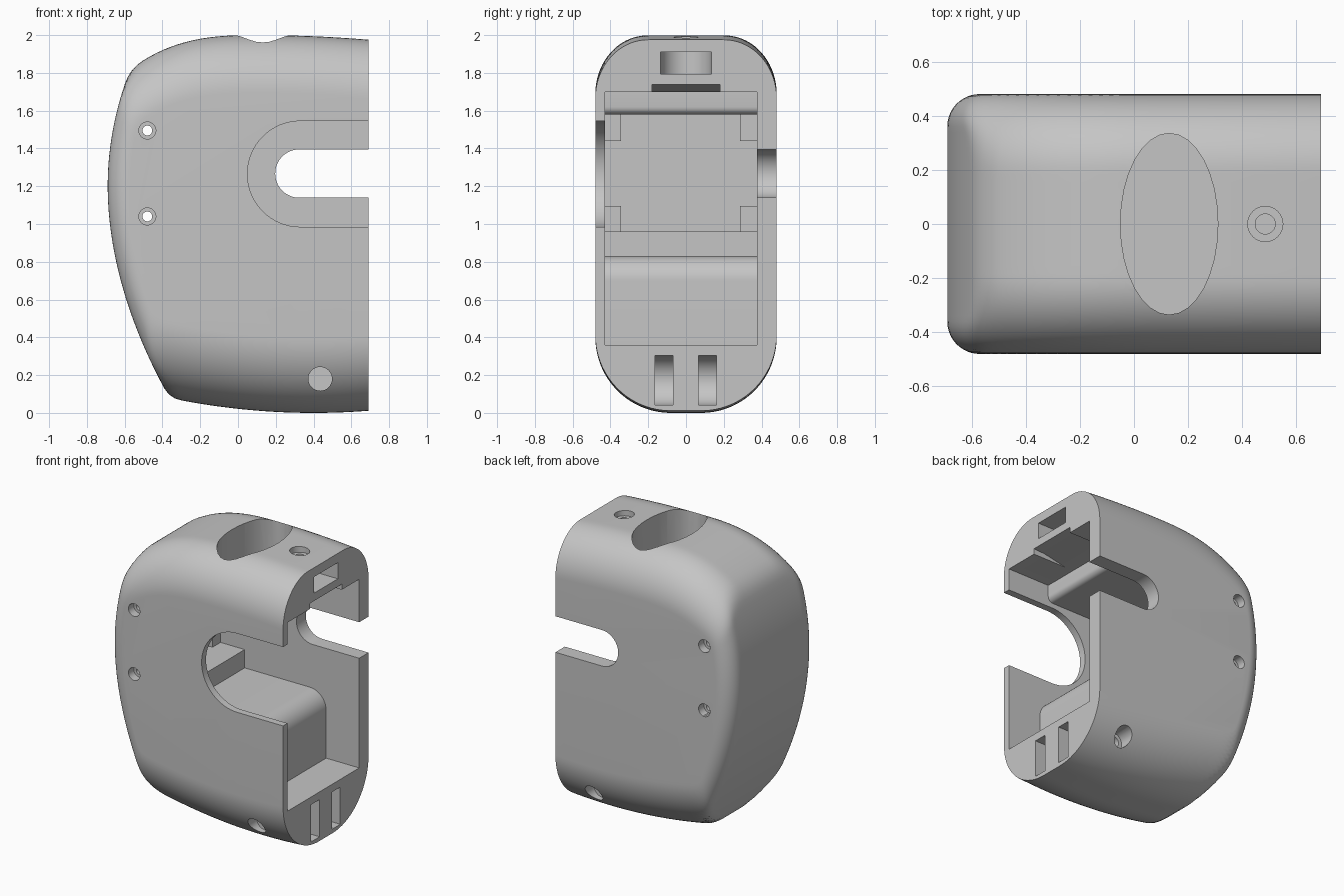
import bpy, bmesh, math

if "Cube" in bpy.data.objects:
    bpy.data.objects.remove(bpy.data.objects["Cube"])

grey = bpy.data.materials.new("plain_grey")
grey.use_nodes = True
grey.diffuse_color = (0.56, 0.56, 0.56, 1)
grey.node_tree.nodes["Principled BSDF"].inputs["Base Color"].default_value = (0.56, 0.56, 0.56, 1)


def make(name, bm):
    bmesh.ops.recalc_face_normals(bm, faces=bm.faces)
    mesh = bpy.data.meshes.new(name)
    bm.to_mesh(mesh)
    bm.free()
    obj = bpy.data.objects.new(name, mesh)
    bpy.context.collection.objects.link(obj)
    mesh.materials.append(grey)
    return obj


def prism(name, outline, lo, hi, axis="y"):
    """Extrude an outline: (x, z) along y, or (x, y) along z."""
    bm = bmesh.new()
    rings = []
    for d in (lo, hi):
        rings.append([bm.verts.new((a, d, b) if axis == "y" else (a, b, d)) for a, b in outline])
    n = len(outline)
    for ring in rings:
        bm.faces.new(ring)
    for i in range(n):
        j = (i + 1) % n
        bm.faces.new((rings[0][i], rings[0][j], rings[1][j], rings[1][i]))
    return make(name, bm)


def arc(cx, cz, rx, rz, start, end, n=32):
    angles = [math.radians(start + (end - start) * i / n) for i in range(n + 1)]
    return [(cx + rx * math.cos(a), cz + rz * math.sin(a)) for a in angles]


def circle(cx, cz, rx, rz=None):
    return arc(cx, cz, rx, rz or rx, 0, 360)[:-1]


def slot(cx, cz, r):
    """Round-ended slot that runs out through the open end."""
    return [(0.8, cz + r)] + arc(cx, cz, r, r, 90, 270) + [(0.8, cz - r)]


def box(x0, x1, z0, z1):
    return [(x0, z0), (x1, z0), (x1, z1), (x0, z1)]


# Rounded housing: side outlines at many depths, with soft edges
def smooth_max(a, b, k=0.05):
    h = max(k - abs(a - b), 0) / k
    return max(a, b) + h * h * k / 4


def rounding(y, radius_y, depth):
    t = min(max((abs(y) - 0.48 + radius_y) / radius_y, 0), 1)
    return depth * (1 - math.sqrt(1 - t * t))


def outside(x, z, upper, lower, end):
    d = x - 0.1
    top = 2 - (0.546 * abs(d) ** 2.77 if d < 0 else 0.07 * d * d)
    bottom = 0.135 * (x - 0.4) ** 2
    left = -0.69 + (0.31 * (z - 1.2) ** 2 if z > 1.2 else 0.263 * (1.2 - z) ** 1.92)
    return smooth_max(max(z - top + upper, bottom + lower - z), left + end - x)


def housing_shape(layers=48, steps=120):
    bm = bmesh.new()
    rings = []
    for i in range(layers + 1):
        y = 0.48 * math.sin(math.pi * (i / layers - 0.5))
        insets = rounding(y, 0.28, 0.31), rounding(y, 0.4, 0.4), rounding(y, 0.12, 0.12)
        ring = []
        for j in range(steps + 1):
            a = math.pi * (0.5 + j / steps)
            c, s = math.cos(a), math.sin(a)
            lo, hi = 0.0, 2.0
            for _ in range(24):
                mid = (lo + hi) / 2
                if outside(0.69 + mid * c, 1 + mid * s, *insets) > 0:
                    hi = mid
                else:
                    lo = mid
            ring.append(bm.verts.new((0.69 + lo * c, y, 1 + lo * s)))
        rings.append(ring)
    for r, q in zip(rings, rings[1:]):
        for j in range(steps):
            bm.faces.new((r[j], r[j + 1], q[j + 1], q[j]))
    bm.faces.new(rings[0])
    bm.faces.new(rings[-1])
    bm.faces.new([r[0] for r in rings] + [r[-1] for r in reversed(rings)])
    return make("housing", bm)


housing = housing_shape()
cutters = []


def cut(outline, lo, hi, axis="y"):
    cutters.append(prism("cutter", outline, lo, hi, axis))


# Stepped main cavity with a rounded ledge below and a step above
cavity = [(0.8, 0.36), (0.43, 0.36)] + arc(0.30, 0.70, 0.13, 0.13, 0, 90, 12)
cavity += [(-0.21, 0.83), (-0.21, 0.96), (-0.40, 0.96), (-0.40, 1.58)]
cavity += arc(0.32, 1.62, 0.04, 0.04, 270, 360, 6) + [(0.36, 1.70), (0.8, 1.70)]
cut(cavity, -0.43, 0.375)

# Deep end of the cavity, leaving four corner bosses around the screws
cut(box(-0.57, -0.38, 0.96, 1.58), -0.345, 0.285)
cut(box(-0.57, -0.38, 1.095, 1.44), -0.43, 0.375)

# Sloping relief in the ceiling at the open end
cut([(0.8, 1.745), (0.6, 1.735), (0.38, 1.69), (0.8, 1.69)], -0.18, 0.18)

# Wide slot in the front wall, narrow slot in the back wall
cut(slot(0.33, 1.265, 0.28), -0.6, -0.4)
cut(slot(0.325, 1.267, 0.128), 0.3, 0.6)

# Oval pocket, screw hole and nut pocket at the top
cut(circle(0.13, 0, 0.18, 0.335), 1.66, 2.2, "z")
cut(circle(0.485, 0, 0.065), 1.95, 2.2, "z")
cut(circle(0.485, 0, 0.037), 1.785, 2.1, "z")
cut(slot(0.485, 0, 0.135), 1.795, 1.91, "z")

# Nut slots at the bottom
for y in (-0.165, 0.067):
    cut(slot(0.435, 0.173, 0.132), y, y + 0.095)

# Counterbored holes through the sides
for x, z, outer, inner, seat in ((-0.48, 1.495, 0.045, 0.026, 0.42),
                                 (-0.48, 1.04, 0.045, 0.026, 0.42),
                                 (0.435, 0.18, 0.063, 0.037, 0.32)):
    cut(circle(x, z, inner), -0.6, 0.6)
    cut(circle(x, z, outer), -0.6, -seat)
    cut(circle(x, z, outer), seat, 0.6)

for c in cutters:
    c.hide_render = True
    mod = housing.modifiers.new("cut", "BOOLEAN")
    mod.operation = "DIFFERENCE"
    mod.solver = "EXACT"
    mod.object = c
bpy.context.view_layer.update()
result = bpy.data.meshes.new_from_object(housing.evaluated_get(bpy.context.evaluated_depsgraph_get()))
housing.modifiers.clear()
housing.data = result
for c in cutters:
    bpy.data.objects.remove(c)

bpy.ops.object.select_all(action="DESELECT")
housing.select_set(True)
bpy.context.view_layer.objects.active = housing
bpy.ops.object.shade_smooth_by_angle(angle=math.radians(30))
